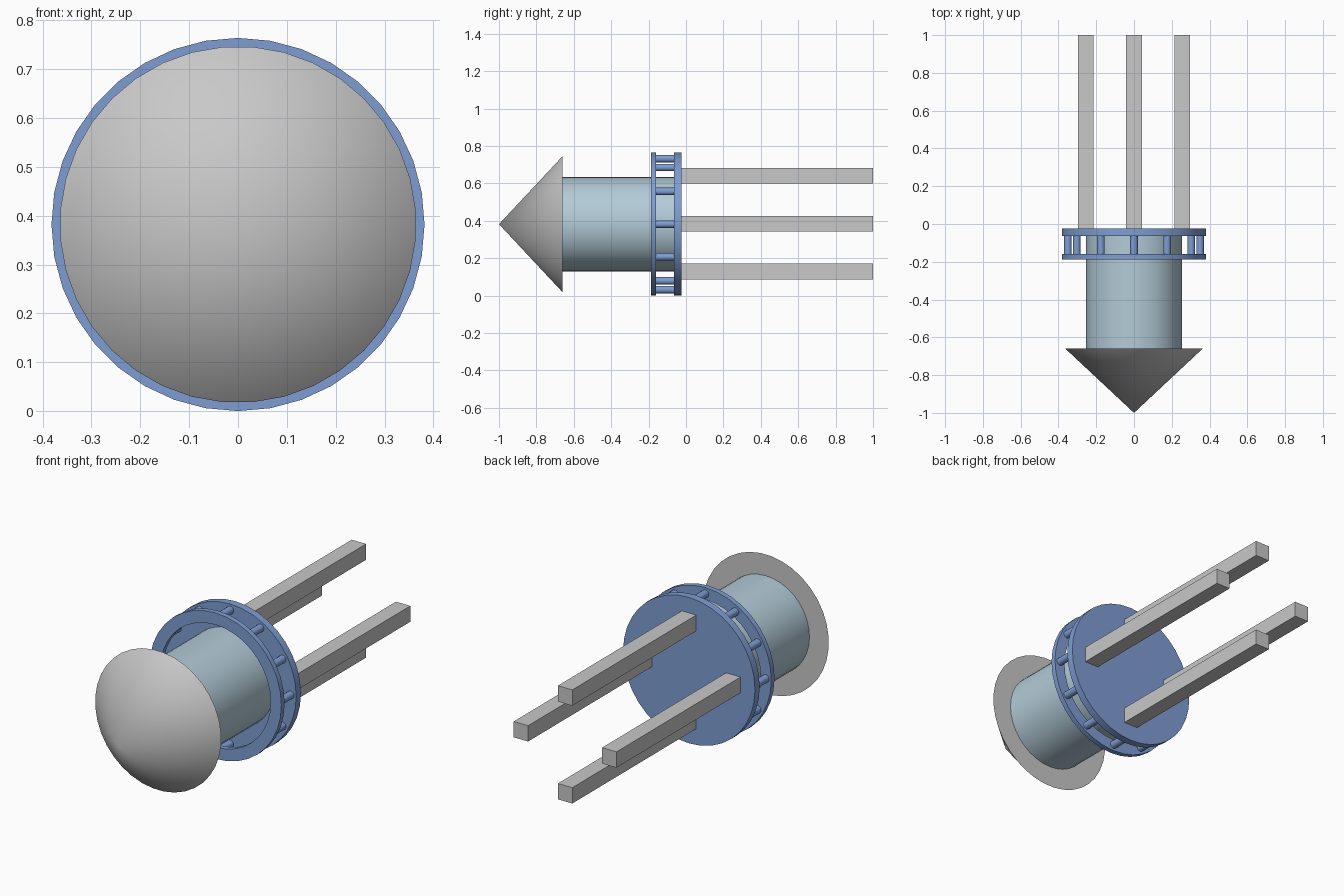
import bpy
import math
from mathutils import Matrix

cube = bpy.data.objects.get("Cube")
if cube:
    bpy.data.objects.remove(cube, do_unlink=True)

AXIS_Z = 0.382
SIDES = 36


def material(name, rgb):
    mat = bpy.data.materials.new(name)
    mat.use_nodes = True
    color = (*rgb, 1.0)
    mat.diffuse_color = color
    mat.node_tree.nodes["Principled BSDF"].inputs["Base Color"].default_value = color
    return mat


GREY = material("light grey", (0.58, 0.58, 0.58))
PALE = material("pale blue", (0.45, 0.60, 0.68))
BLUE = material("steel blue", (0.21, 0.34, 0.65))


def finish(obj, name, mat, smooth=True):
    obj.name = name
    obj.data.materials.clear()
    obj.data.materials.append(mat)
    if smooth:
        bpy.ops.object.shade_smooth_by_angle(angle=math.radians(30))
    return obj


def lathe(name, profile, mat, closed=False, sides=SIDES, center=(0, AXIS_Z), turn=0.0):
    """Revolve (radius, y) points around an axis parallel to y."""
    verts, faces, rings = [], [], []
    for radius, y in profile:
        count = 1 if radius == 0 else sides
        rings.append(list(range(len(verts), len(verts) + count)))
        for i in range(count):
            a = 2 * math.pi * (i + turn) / sides
            verts.append((center[0] + radius * math.sin(a), y, center[1] + radius * math.cos(a)))
    pairs = list(zip(rings, rings[1:]))
    if closed:
        pairs.append((rings[-1], rings[0]))
    for a, b in pairs:
        for i in range(sides):
            j = (i + 1) % sides
            quad = [a[i % len(a)], a[j % len(a)], b[j % len(b)], b[i % len(b)]]
            faces.append(list(dict.fromkeys(quad)))
    if not closed:
        for ring in (rings[0], rings[-1]):
            if len(ring) > 1:
                faces.append(ring[::-1] if ring is rings[0] else ring)
    mesh = bpy.data.meshes.new(name)
    mesh.from_pydata(verts, [], faces)
    obj = bpy.data.objects.new(name, mesh)
    bpy.context.collection.objects.link(obj)
    bpy.ops.object.select_all(action="DESELECT")
    obj.select_set(True)
    bpy.context.view_layer.objects.active = obj
    bpy.ops.object.mode_set(mode="EDIT")
    bpy.ops.mesh.select_all(action="SELECT")
    bpy.ops.mesh.normals_make_consistent(inside=False)
    bpy.ops.object.mode_set(mode="OBJECT")
    return finish(obj, name, mat)


# Pointed nose and round body
lathe("nose_cone", [(0, -1.0), (0.365, -0.66)], GREY, turn=0.5)
lathe("body", [(0.253, -0.66), (0.253, -0.06)], PALE)

# Open front ring and solid back disc
lathe("front_ring", [(0.382, -0.187), (0.382, -0.16), (0.32, -0.16), (0.32, -0.187)], BLUE, closed=True)
lathe("back_disc", [(0.382, -0.064), (0.382, -0.025)], BLUE)

# Small posts between ring and disc
for i in range(12):
    a = math.radians(30 * i)
    lathe(f"post_{i + 1}", [(0.02, -0.165), (0.02, -0.06)], BLUE, sides=16,
          center=(0.35 * math.sin(a), AXIS_Z + 0.35 * math.cos(a)))

# Four long square bars at the back
for name, x, z in (("top", 0, 1), ("bottom", 0, -1), ("left", 1, 0), ("right", -1, 0)):
    bpy.ops.mesh.primitive_cube_add(size=1, location=(0.256 * x, 0.485, AXIS_Z + 0.003 + 0.256 * z))
    bar = bpy.context.object
    bar.data.transform(Matrix.Diagonal((0.083, 1.03, 0.083, 1)))
    finish(bar, f"{name}_bar", GREY, smooth=False)
